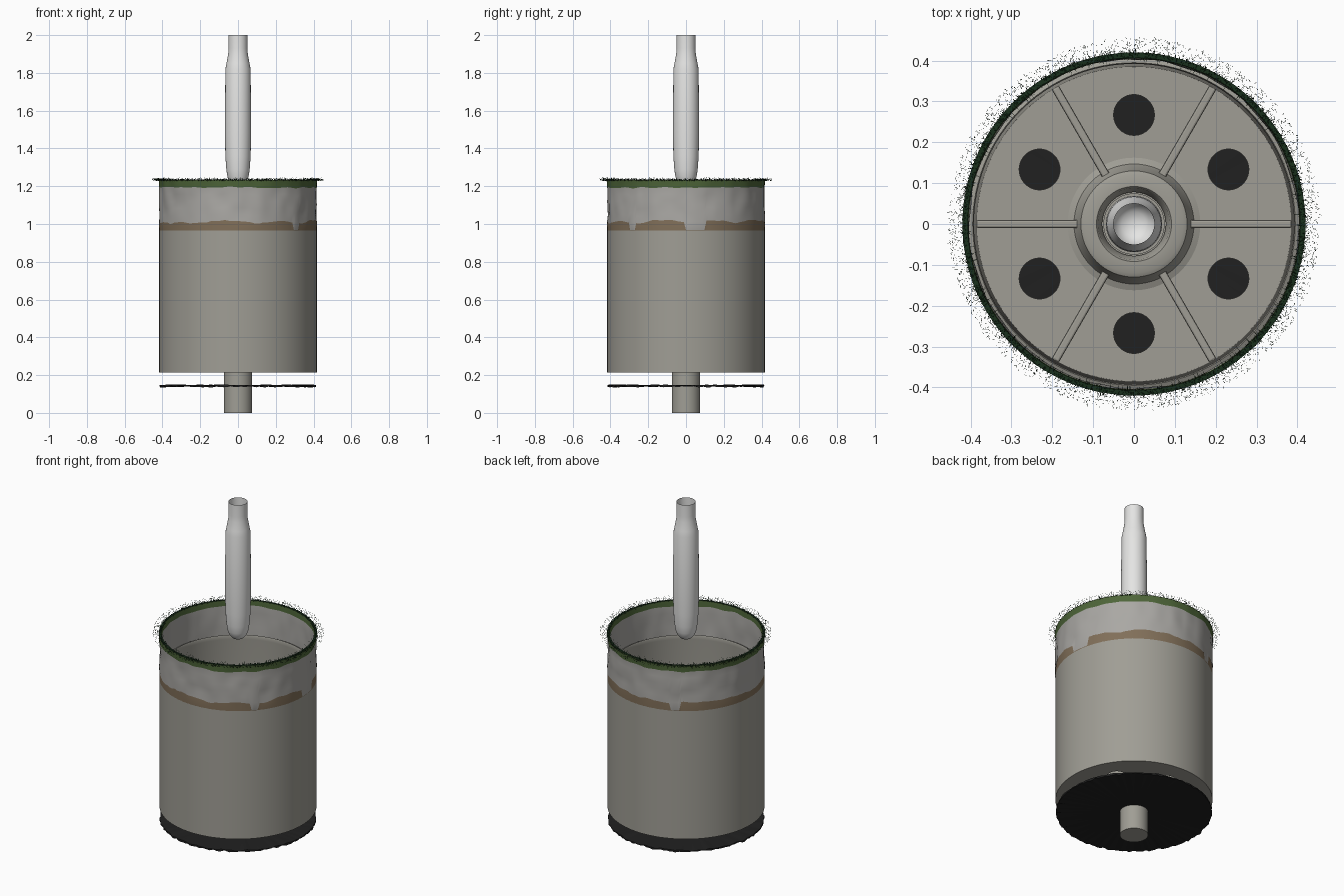
import bpy, bmesh, math, random
from mathutils import Vector, noise

random.seed(4)
old = bpy.data.objects.get("Cube")
if old:
    bpy.data.objects.remove(old)


def material(name, r, g, b):
    m = bpy.data.materials.new(name)
    m.use_nodes = True
    m.diffuse_color = (r, g, b, 1)
    m.node_tree.nodes["Principled BSDF"].inputs["Base Color"].default_value = (r, g, b, 1)
    return m


CONCRETE = material("concrete grey", 0.35, 0.34, 0.30)
STONE = material("pale stone", 0.40, 0.39, 0.37)
EARTH = material("brown earth", 0.22, 0.16, 0.10)
TURF = material("turf green", 0.075, 0.13, 0.04)
GRASS = material("dark grass", 0.010, 0.030, 0.012)
WHITE = material("white paint", 0.78, 0.78, 0.77)
BLACK = material("black", 0.015, 0.015, 0.015)


def finish(name, bm, mats, smooth=True):
    mesh = bpy.data.meshes.new(name)
    bm.to_mesh(mesh)
    bm.free()
    ob = bpy.data.objects.new(name, mesh)
    bpy.context.collection.objects.link(ob)
    for m in mats:
        mesh.materials.append(m)
    bpy.ops.object.select_all(action='DESELECT')
    ob.select_set(True)
    bpy.context.view_layer.objects.active = ob
    if smooth:
        bpy.ops.object.shade_smooth_by_angle(angle=math.radians(35))
    return ob


def polar(r, a, z):
    return Vector((r * math.cos(a), r * math.sin(a), z))


def lathe(name, profile, mats, segments=96, closed=False, row_mats=None, caps=False):
    """Turn a profile around z; profile is a list or a function of the angle."""
    bm = bmesh.new()
    rings = []
    for i in range(segments):
        a = math.tau * i / segments
        points = profile(a) if callable(profile) else profile
        rings.append([bm.verts.new(polar(r, a, z)) for r, z in points])
    rows = len(rings[0])
    for i in range(segments):
        p, q = rings[i], rings[(i + 1) % segments]
        for j in range(rows if closed else rows - 1):
            k = (j + 1) % rows
            f = bm.faces.new((p[j], q[j], q[k], p[k]))
            f.material_index = row_mats[j] if row_mats else 0
    if caps:
        bm.faces.new([ring[0] for ring in reversed(rings)])
    return finish(name, bm, mats)


# Silo wall with a small inner lip
lathe("silo_wall", [(0.385, 0.215), (0.417, 0.215), (0.417, 0.967), (0.408, 0.967),
                    (0.405, 1.03), (0.395, 1.035), (0.392, 1.025), (0.394, 1.01),
                    (0.385, 0.235)], [CONCRETE], closed=True)


# Rough ground collar: earth, stone and turf in wavy layers
def wobble(a, z, scale):
    return noise.noise(polar(scale, a, z * scale * 2.4))


def gap(a, centre, half):
    d = abs((math.degrees(a) - centre + 180) % 360 - 180)
    return d < half + 1.2 * wobble(a, centre, 12)


def ground(a):
    earth = 1.012 + 0.018 * wobble(a, 0, 2.5) + 0.008 * wobble(a, 1, 9)
    if gap(a, 7, 8) or gap(a, -43, 3) or gap(a, 117, 4):
        earth = 0.968
    turf = 1.194 + 0.008 * wobble(a, 2, 5)
    pts = [(0.417, 0.965), (0.418, earth)]
    for t in (0.2, 0.4, 0.6, 0.8, 1):
        z = earth + (turf - earth) * t
        pts.append((0.416 + 0.007 * wobble(a, z, 5), z))
    pts += [(0.42, 1.232), (0.407, 1.232), (0.405, 1.2 + 0.008 * wobble(a, 3, 5))]
    for z in (1.16, 1.12, 1.08):
        pts.append((0.404 + 0.006 * wobble(a, z, 5), z))
    pts.append((0.405, 1.03))
    return pts


lathe("ground_collar", ground, [STONE, EARTH, TURF, GRASS], segments=240,
      row_mats=[1] + [0] * 5 + [2, 3, 2] + [0] * 4)

# Floor with six round vents
floor = lathe("silo_floor", [(0.07, 0.218), (0.4, 0.218), (0.4, 0.24), (0.07, 0.24)],
              [CONCRETE], closed=True)
bm = bmesh.new()
bmesh.ops.recalc_face_normals(bm, faces=bm.faces)
for i in range(6):
    made = bmesh.ops.create_cone(bm, cap_ends=True, segments=40, radius1=0.05,
                                 radius2=0.05, depth=0.2)["verts"]
    bmesh.ops.translate(bm, verts=made, vec=polar(0.267, math.radians(30 + 60 * i), 0.23))
cutter = finish("vent_cutter", bm, [CONCRETE], smooth=False)
cutter.hide_render = True
bm = bmesh.new()
bm.from_mesh(floor.data)
bmesh.ops.recalc_face_normals(bm, faces=bm.faces)
bm.to_mesh(floor.data)
bm.free()
cut = floor.modifiers.new("vents", 'BOOLEAN')
cut.operation = 'DIFFERENCE'
cut.solver = 'EXACT'
cut.object = cutter
bpy.context.view_layer.objects.active = floor
bpy.ops.object.modifier_apply(modifier=cut.name)
bpy.data.objects.remove(cutter)

# Six floor ribs
for i in range(6):
    a = math.radians(60 * i)
    bpy.ops.mesh.primitive_cube_add(size=1, location=polar(0.258, a, 0.25), rotation=(0, 0, a))
    rib = bpy.context.object
    rib.name = f"floor_rib_{i + 1}"
    rib.scale = (0.257, 0.02, 0.03)
    bpy.ops.object.transform_apply(location=False, rotation=False, scale=True)
    rib.data.materials.append(CONCRETE)
    bevel = rib.modifiers.new("round_edges", 'BEVEL')
    bevel.width = 0.005
    bevel.segments = 2

# Central hub and the pipe below it
lathe("launch_hub", [(0.165, 0.239), (0.147, 0.246), (0.14, 0.262), (0.13, 0.30),
                     (0.12, 0.305), (0.092, 0.305), (0.088, 0.30), (0.078, 0.25)],
      [CONCRETE], segments=64)
lathe("lower_pipe", [(0.075, 0.0), (0.075, 0.26), (0.067, 0.26), (0.067, 0.02)],
      [CONCRETE], segments=48, caps=True)

# Hollow rocket body with rounded base and open neck
lathe("rocket_body", [(0.008, 1.2), (0.03, 1.205), (0.046, 1.222), (0.056, 1.25), (0.062, 1.29),
                      (0.067, 1.36), (0.069, 1.48), (0.067, 1.82), (0.061, 1.85),
                      (0.052, 1.90), (0.05, 1.93), (0.05, 2.0)],
      [WHITE], segments=48, caps=True)


# Ragged black sheet below the floor
def sheet(a):
    edge = 0.414 + 0.006 * wobble(a, 0, 12)
    top = 0.147 + 0.006 * wobble(a, 1, 14)
    return [(0.07, 0.142), (0.3, 0.142), (edge, 0.139 + 0.009 * wobble(a, 2, 16)),
            (edge, top), (0.3, 0.148), (0.07, 0.148)]


lathe("black_sheet", sheet, [BLACK], segments=240, closed=True)


# Grass blades: upright tufts on the rim and loose wisps around it
def blade(bm, base, lean, width):
    side = Vector((-lean.y, lean.x, random.uniform(-0.01, 0.01))).normalized() * width
    bm.faces.new([bm.verts.new(p) for p in (base - side, base + side, base + lean)])


bm = bmesh.new()
for _ in range(3000):
    a = random.uniform(0, math.tau)
    base = polar(random.uniform(0.407, 0.422), a, 1.228)
    out = polar(random.uniform(-0.012, 0.012), a + random.uniform(-0.8, 0.8), 0)
    blade(bm, base, out + Vector((0, 0, random.uniform(0.004, 0.016))), 0.0012)
for _ in range(2600):
    a = random.uniform(0, math.tau)
    base = polar(0.42 + 0.035 * random.random() ** 1.1, a, random.uniform(1.228, 1.238))
    lean = polar(random.uniform(0.002, 0.008), random.uniform(0, math.tau), 0)
    blade(bm, base, lean + Vector((0, 0, random.uniform(-0.002, 0.012))), 0.0009)
for _ in range(160):
    a = random.uniform(0, math.tau)
    lean = polar(-random.uniform(0.01, 0.025), a, random.uniform(0.005, 0.02))
    blade(bm, polar(0.412, a, 1.23), lean, 0.0012)
finish("grass_fringe", bm, [GRASS], smooth=False)
